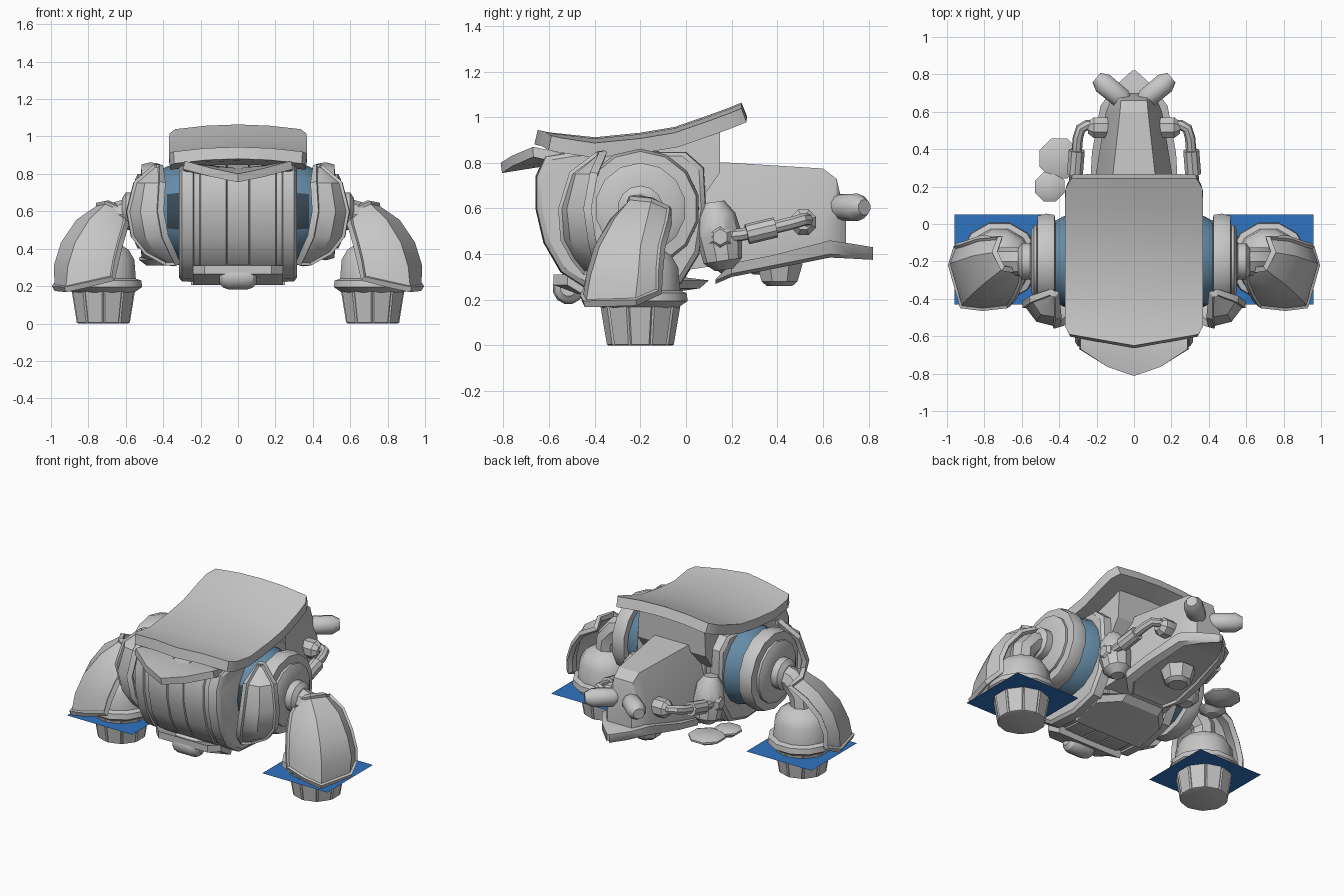
import bpy, bmesh, math
from mathutils import Vector

if "Cube" in bpy.data.objects:
    bpy.data.objects.remove(bpy.data.objects["Cube"])

def material(name, rgb):
    m = bpy.data.materials.new(name)
    m.diffuse_color = (*rgb, 1)
    m.use_nodes = True
    m.node_tree.nodes["Principled BSDF"].inputs["Base Color"].default_value = m.diffuse_color
    return m

GREY = material("grey_armour", (.57, .57, .57))
STEEL = material("steel_blue", (.13, .26, .39))
SLATE = material("dark_slate", (.04, .07, .095))
BLUE = material("plate_blue", (.03, .175, .54))

def finish(name, bm, mat=GREY, mirror=False, recalc=True):
    if recalc:
        bmesh.ops.recalc_face_normals(bm, faces=bm.faces[:])
    me = bpy.data.meshes.new(name)
    bm.to_mesh(me)
    bm.free()
    me.materials.append(mat)
    ob = bpy.data.objects.new(name, me)
    bpy.context.collection.objects.link(ob)
    if mirror:
        ob.modifiers.new("mirror", 'MIRROR').use_mirror_merge = False
    return ob

def loft(name, rings, mat=GREY, mirror=False):
    """Closed solid through matching rings of points."""
    bm = bmesh.new()
    vs = [[bm.verts.new(p) for p in r] for r in rings]
    n = len(vs[0])
    for a, b in zip(vs, vs[1:]):
        for i in range(n):
            bm.faces.new((a[i], a[(i + 1) % n], b[(i + 1) % n], b[i]))
    bm.faces.new(vs[0])
    bm.faces.new(vs[-1])
    return finish(name, bm, mat, mirror)

def lathe(name, profile, origin, axis, n=12, mat=GREY, mirror=False, turn=.5):
    """Solid of revolution, profile = (distance along axis, radius)."""
    q = Vector(axis).to_track_quat('Z', 'Y')
    o = Vector(origin)
    rings = []
    for t, r in profile:
        angles = [2 * math.pi * (i + turn) / n for i in range(n)]
        rings.append([o + q @ Vector((r * math.cos(a), r * math.sin(a), t)) for a in angles])
    return loft(name, rings, mat, mirror)

def shell(name, rows, out, thick, rim=0, mirror=False):
    """Curved plate through a grid of points, with an optional raised rim."""
    bm = bmesh.new()
    vs = [[bm.verts.new(p) for p in r] for r in rows]
    for a, b in zip(vs, vs[1:]):
        for i in range(len(a) - 1):
            bm.faces.new((a[i], a[i + 1], b[i + 1], b[i]))
    bmesh.ops.recalc_face_normals(bm, faces=bm.faces[:])
    if sum((f.normal * f.calc_area() for f in bm.faces), Vector()).dot(Vector(out)) < 0:
        bmesh.ops.reverse_faces(bm, faces=bm.faces[:])
    bm.normal_update()
    if rim:
        for w, d in ((rim, 0), (.008, -.014)):
            inner = [f for f in bm.faces if not f.tag]
            ring = bmesh.ops.inset_region(bm, faces=inner, thickness=w, depth=d,
                                          use_boundary=True, use_even_offset=True)
            for f in ring['faces']:
                f.tag = True
    ob = finish(name, bm, mirror=mirror, recalc=False)
    s = ob.modifiers.new("thickness", 'SOLIDIFY')
    s.thickness, s.offset = thick, -1
    return ob

def pipe(name, pts, r):
    cu = bpy.data.curves.new(name, 'CURVE')
    cu.dimensions = '3D'
    cu.bevel_depth, cu.bevel_resolution, cu.use_fill_caps = r, 2, True
    sp = cu.splines.new('POLY')
    sp.points.add(len(pts) - 1)
    for p, co in zip(sp.points, pts):
        p.co = (*co, 1)
    cu.materials.append(GREY)
    ob = bpy.data.objects.new(name, cu)
    bpy.context.collection.objects.link(ob)
    ob.modifiers.new("mirror", 'MIRROR')

# Barrel body: side outline lofted across x, stepped into panels
outline = [(-.62, .83), (-.66, .74), (-.66, .6), (-.625, .45), (-.55, .32), (-.42, .235), (-.2, .22),
           (-.02, .27), (.06, .4), (.09, .6), (.08, .78), (0, .85), (-.5, .85)]
half = [(.055, 1), (.06, .98), (.065, 1), (.2, .99), (.205, .965), (.235, .965), (.24, .995),
        (.30, .985), (.315, .93)]
stations = [(-x, s) for x, s in reversed(half)] + half
loft("body", [[(x, -.25 + (y + .25) * s, .57 + (z - .57) * s) for y, z in outline]
              for x, s in stations])

# Roof plate, crowned and swept up at the back
rows = []
for y, z, w in ((-.59, .932, .345), (-.545, .922, .37), (-.4, .9, .37), (-.2, .92, .37),
                (-.05, .945, .37), (.1, .997, .37), (.19, 1.03, .365), (.243, 1.052, .335)):
    rows.append([(w * t, y - (.06 * (1 - abs(t)) if y < -.5 else 0), z + .012 - .025 * t * t)
                 for t in (-1, -.5, 0, .5, 1)])
shell("roof", rows, (0, 0, 1), .065)

# Support block under the roof
loft("roof_support", [[(-w, -.3, z0), (w, -.3, z0), (w, y, z1), (-w, y, z1)]
                      for w, y, z0, z1 in ((.25, .04, .55, .6), (.25, .15, .78, .76), (.24, .15, .86, .96))])

# Pointed visor under the roof front
rows = [[(x, y, z) for x, z in ((-.285, zs), (-.14, (zs + zc) / 2), (0, zc), (.14, (zs + zc) / 2), (.285, zs))]
        for y, zs, zc in ((-.5, .83, .82), (-.62, .86, .83))]
rows.append([(-.285, -.67, .87), (-.14, -.765, .83), (0, -.812, .80), (.14, -.765, .83), (.285, -.67, .87)])
shell("visor", rows, (0, 0, 1), .045)

# Chin bumper and rear skirt
lathe("chin_block", [(-.1, .035), (-.08, .06), (-.05, .07), (.05, .07), (.08, .06), (.1, .035)],
      (0, -.515, .25), (1, 0, 0), 12)
loft("chin_bar", [[(x, -.58 + c, .31), (x, -.58 + c, .265), (x, -.42, .205), (x, -.4, .25)]
                  for x, c in ((-.24, .06), (-.18, 0), (.18, 0), (.24, .06))])
loft("rear_skirt", [[(x, -.25, .205), (x, .06 - c, .25), (x, .1 - c, .285), (x, -.02, .30), (x, -.25, .25)]
                    for x, c in ((-.25, .12), (-.14, 0), (.14, 0), (.25, .12))])

# Blue shoulder drum with a dark front band
drum = lathe("shoulder_drum", [(.25, .265), (.31, .258), (.38, .24), (.45, .2)], (0, -.2, .6),
             (1, 0, 0), 16, STEEL, True, 0)
drum.data.materials.append(SLATE)
for f in drum.data.polygons:
    f.material_index = int(f.normal.y < -.86)

# Shoulder rings, stepping down to the arm stub
lathe("shoulder_ring", [(.42, .22), (.425, .255), (.47, .262), (.515, .25), (.52, .2), (.535, .2),
                        (.55, .17), (.555, .1), (.60, .1), (.62, .07)], (0, -.2, .6), (1, 0, 0), 14,
      mirror=True)

# Curved guards in front of the shoulders
guard = []
for z, a, b in ((.85, (.42, -.39), (.45, -.38)), (.76, (.42, -.51), (.555, -.42)),
                (.6, (.43, -.56), (.595, -.45)), (.46, (.405, -.55), (.57, -.43)),
                (.37, (.365, -.5), (.5, -.41)), (.31, (.335, -.45), (.39, -.41))):
    k = .03 if .32 < z < .8 else .005
    mid = ((a[0] + b[0]) / 2 + k * .6, (a[1] + b[1]) / 2 - k)
    guard.append([(*a, z), (*mid, z), (*b, z)])
shell("shoulder_guard", guard, (.5, -1, 0), .035, .022, True)

# Arms, domed ankles and feet
pipe("arm", [(.56, -.2, .6), (.64, -.2, .58), (.71, -.2, .5), (.72, -.2, .38)], .075)
lathe("ankle_dome", [(.165, .17), (.195, .215), (.23, .21), (.24, .18), (.34, .172), (.395, .14),
                     (.43, .08), (.44, .02)], (.72, -.2, 0), (0, 0, 1), 12, mirror=True)
bm = bmesh.new()
lo, hi = [[bm.verts.new((.72 + r * math.cos(a), -.2 + r * math.sin(a), z))
           for a in [math.pi * (i + .5) / 5 for i in range(10)]] for r, z in ((.14, 0), (.172, .19))]
sides = [bm.faces.new((lo[i], lo[(i + 1) % 10], hi[(i + 1) % 10], hi[i])) for i in range(10)]
bm.faces.new(lo[::-1])
bm.faces.new(hi)
bm.normal_update()
bmesh.ops.inset_individual(bm, faces=sides, thickness=.008, depth=.008)
finish("foot", bm, mirror=True)

# Flat blue square round each foot
bm = bmesh.new()
bm.faces.new([bm.verts.new((x, y, .15)) for x, y in ((.48, -.43), (.96, -.43), (.96, .05), (.48, .05))])
finish("foot_square", bm, BLUE, True, False)

# Outer leg armour with raised rim
rows = [
    [(.675, -.45, .25), (.81, -.465, .22), (.93, -.45, .195), (.995, -.22, .2), (.965, -.12, .24)],
    [(.66, -.43, .34), (.79, -.45, .32), (.92, -.43, .31), (1, -.21, .31), (.965, -.12, .33)],
    [(.635, -.39, .44), (.76, -.415, .44), (.88, -.39, .44), (.96, -.2, .44), (.925, -.11, .44)],
    [(.605, -.32, .54), (.71, -.345, .56), (.80, -.32, .57), (.875, -.17, .565), (.84, -.08, .55)],
    [(.60, -.25, .59), (.65, -.26, .63), (.71, -.25, .655), (.76, -.15, .645), (.73, -.07, .61)]]
shell("leg_armour", rows, (.7, -.7, .3), .03, .028, True)

# Rear engine housing, tapering towards the back
def section(y, wt, wb, zt, zb):
    return [(-wb, y, zb), (wb, y, zb), (wb, y, zb + .12), (wt, y, zt), (-wt, y, zt), (-wb, y, zb + .12)]
loft("engine_housing", [section(.0, .14, .24, .81, .33), section(.2, .12, .215, .8, .36),
                        section(.6, .075, .15, .775, .4), section(.66, .07, .125, .73, .42),
                        section(.70, .06, .09, .56, .42)])

# Engine floor plate with a pointed tail and a sunken underside
floor = []
for y, w, zt, zb in ((.13, .16, .29, .27), (.2, .235, .36, .3), (.38, .225, .395, .335),
                     (.63, .18, .46, .385), (.73, .11, .445, .38), (.82, .01, .43, .375)):
    floor.append([(-w, y, zt), (w, y, zt), (w * .97, y, zb + .015), (w * .75, y, zb),
                  (w * .7, y, zb + .012), (-w * .7, y, zb + .012), (-w * .75, y, zb),
                  (-w * .97, y, zb + .015)])
loft("engine_floor", floor)
lathe("floor_nozzle", [(.26, .06), (.28, .085), (.36, .11)], (0, .41, 0), (0, 0, 1), 8)

# Angled exhausts at the back
lathe("exhaust", [(0, .035), (.04, .058), (.17, .06), (.215, .035)], (.035, .645, .605),
      (.75, .62, 0), 10, mirror=True)

# Side pods, coolant pipes and their fittings
lathe("side_pod", [(-.15, .04), (-.11, .085), (.0, .1), (.09, .085), (.15, .045)], (.27, .145, .48),
      (0, -.15, 1), 10, mirror=True)
pipe("coolant_pipe", [(.16, .52, .54), (.25, .53, .55), (.285, .51, .55), (.3, .46, .535),
                      (.31, .34, .505), (.32, .24, .485), (.32, .14, .475)], .028)
lathe("pipe_sleeve", [(-.065, .045), (.065, .045)], (.311, .33, .502), (.08, -1, -.24), 10, mirror=True)
lathe("pipe_inner_fitting", [(-.06, .05), (-.04, .06), (.03, .06), (.06, .035)], (.185, .515, .54),
      (1, 0, 0), 8, mirror=True)
lathe("pipe_outer_fitting", [(-.05, .035), (-.03, .055), (.03, .055), (.05, .035)], (.32, .15, .475),
      (1, 0, 0), 6, mirror=True)

# Two loose discs at the left hip
for name, x, y, r in (("large_hip_disc", -.4, .35, .115), ("small_hip_disc", -.45, .2, .085)):
    lathe(name, [(-.03, r * .5), (0, r), (.012, r), (.025, r * .7)], (x, y, .34), (0, 0, 1), 8)

# Apply modifiers, then smooth the soft facets and keep the hard edges
for ob in bpy.context.scene.objects:
    ob.select_set(True)
    bpy.context.view_layer.objects.active = ob
bpy.ops.object.convert(target='MESH')
bpy.ops.object.shade_smooth_by_angle(angle=math.radians(32))
